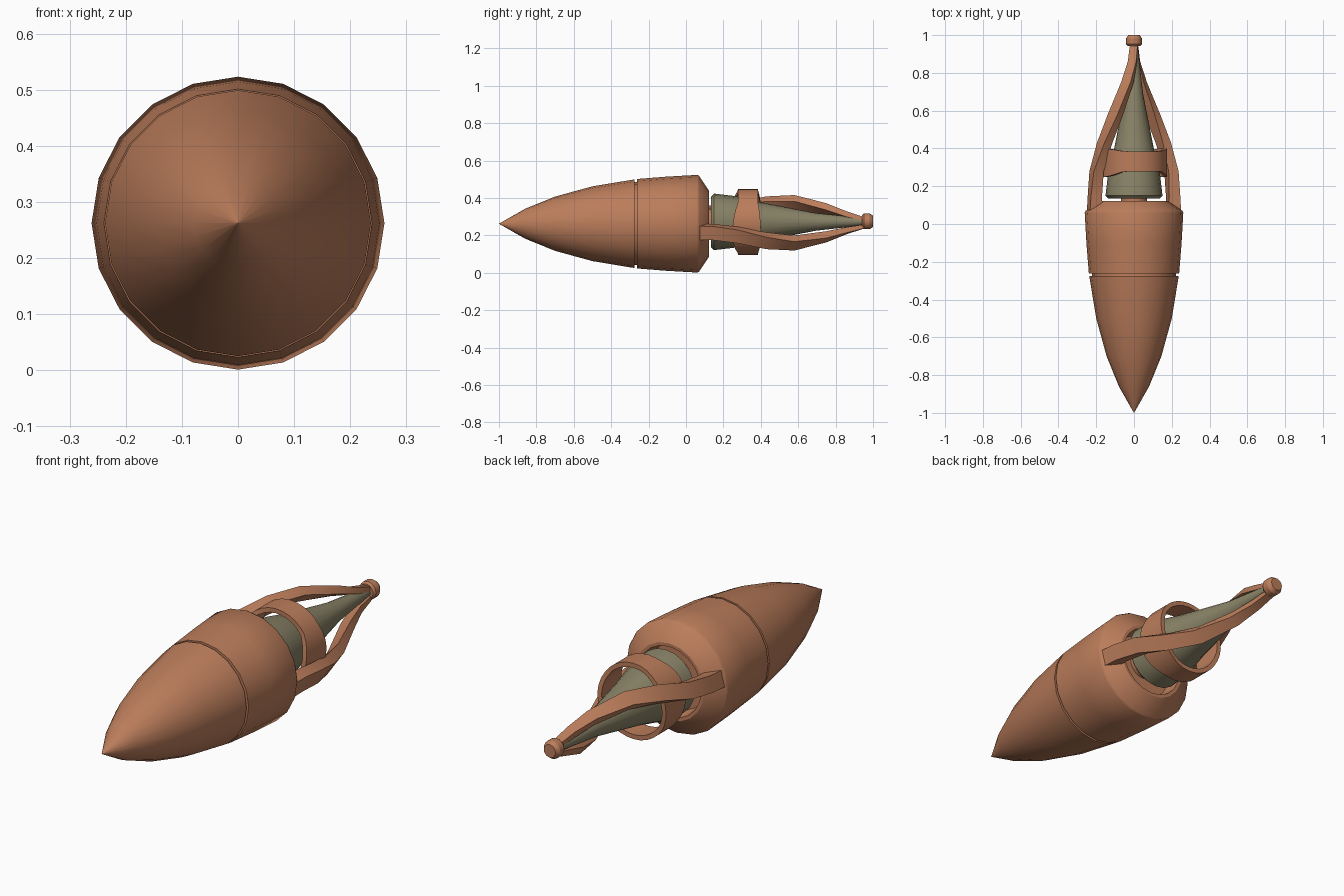
import bpy, bmesh, math
from mathutils import Vector

if "Cube" in bpy.data.objects:
    bpy.data.objects.remove(bpy.data.objects["Cube"])

N = 20
ZH, ZR = 0.262, 0.272   # axis height of hull and of tail parts


def material(name, rgb):
    m = bpy.data.materials.new(name)
    m.diffuse_color = (*rgb, 1)
    m.use_nodes = True
    m.node_tree.nodes["Principled BSDF"].inputs["Base Color"].default_value = m.diffuse_color
    return m


COPPER = material("copper", (0.50, 0.205, 0.105))
OLIVE = material("olive", (0.25, 0.225, 0.135))


def skin(name, loops, mat, closed=False, angle=30):
    """Bridge a row of equal vertex loops; cap the ends unless the row is closed."""
    bm = bmesh.new()
    rows = [[bm.verts.new(p) for p in loop] for loop in loops]
    n = len(rows[0])
    pairs = list(zip(rows, rows[1:]))
    if closed:
        pairs.append((rows[-1], rows[0]))
    for a, b in pairs:
        for i in range(n):
            j = (i + 1) % n
            bm.faces.new((a[i], a[j], b[j], b[i]))
    if not closed:
        bm.faces.new(rows[0])
        bm.faces.new(rows[-1])
    bmesh.ops.remove_doubles(bm, verts=bm.verts, dist=1e-5)
    bmesh.ops.recalc_face_normals(bm, faces=bm.faces)
    me = bpy.data.meshes.new(name)
    bm.to_mesh(me)
    bm.free()
    me.materials.append(mat)
    ob = bpy.data.objects.new(name, me)
    bpy.context.collection.objects.link(ob)
    bpy.ops.object.select_all(action='DESELECT')
    ob.select_set(True)
    bpy.context.view_layer.objects.active = ob
    bpy.ops.object.shade_smooth_by_angle(angle=math.radians(angle))
    return ob


def lathe(name, profile, z, mat):
    """Turn a (y, radius) profile about the long axis."""
    loops = []
    for y, r in profile:
        loops.append([(r * math.sin(2 * math.pi * i / N), y,
                       z + r * math.cos(2 * math.pi * i / N)) for i in range(N)])
    return skin(name, loops, mat)


# Hull with pointed nose, panel groove and recessed tail opening
lathe("hull", [(-1, 0.0003), (-0.86, 0.08), (-0.70, 0.145), (-0.50, 0.20),
               (-0.275, 0.237), (-0.275, 0.222), (-0.263, 0.222), (-0.263, 0.239),
               (-0.10, 0.252), (0.06, 0.261), (0.07, 0.256), (0.122, 0.178),
               (0.122, 0.163), (0.06, 0.15)], ZH, COPPER)

# Shaft between hull and engine
lathe("engine_shaft", [(0.05, 0.07), (0.15, 0.07)], ZR, COPPER)

# Engine cone
lathe("engine_cone", [(0.134, 0.135), (0.15, 0.151), (0.27, 0.137), (0.39, 0.107),
                      (0.69, 0.048), (0.96, 0.018)], ZR, OLIVE)

# Rounded tail knob
lathe("tail_knob", [(0.942, 0.034), (0.952, 0.042), (0.982, 0.042), (1.0, 0.03)],
      ZR + 0.003, COPPER)

# Ring around the engine, widening where the struts join
ring = []
RN = 32
for i in range(RN):
    a = 2 * math.pi * i / RN
    c, s = math.cos(a), math.sin(a)
    flare = 0.03 * max(0, abs(math.cos(a + math.radians(18))) - 0.6) / 0.4
    y0, y1 = 0.278 - flare, 0.385 + flare * 0.5
    ring.append([(r * c, y, ZR + r * s) for r, y in
                 ((0.155, y0), (0.176, y0), (0.176, y1), (0.155, y1))])
skin("engine_ring", ring, COPPER, closed=True)

# Two twisting struts: y, x offset, z offset, radial depth, tangential width
PATH = [(0.05, -0.208, 0.046, 0.07, 0.075), (0.15, -0.207, 0.050, 0.06, 0.075),
        (0.28, -0.198, 0.066, 0.055, 0.075), (0.43, -0.155, 0.096, 0.05, 0.075),
        (0.58, -0.098, 0.108, 0.045, 0.07), (0.75, -0.035, 0.075, 0.04, 0.055),
        (0.86, -0.008, 0.042, 0.03, 0.045), (0.96, 0.0, 0.018, 0.02, 0.04)]
for name, side in (("left_strut", 1), ("right_strut", -1)):
    loops = []
    for y, x, z, d, w in PATH:
        c = Vector((x * side, 0, z * side))
        out = c.normalized()
        tan = Vector((-out.z, 0, out.x))
        base = c + Vector((0, y, ZR - 0.005))
        loops.append([base + out * d * u / 2 + tan * w * v / 2
                      for u, v in ((-1, -1), (1, -1), (1, 1), (-1, 1))])
    skin(name, loops, COPPER)
